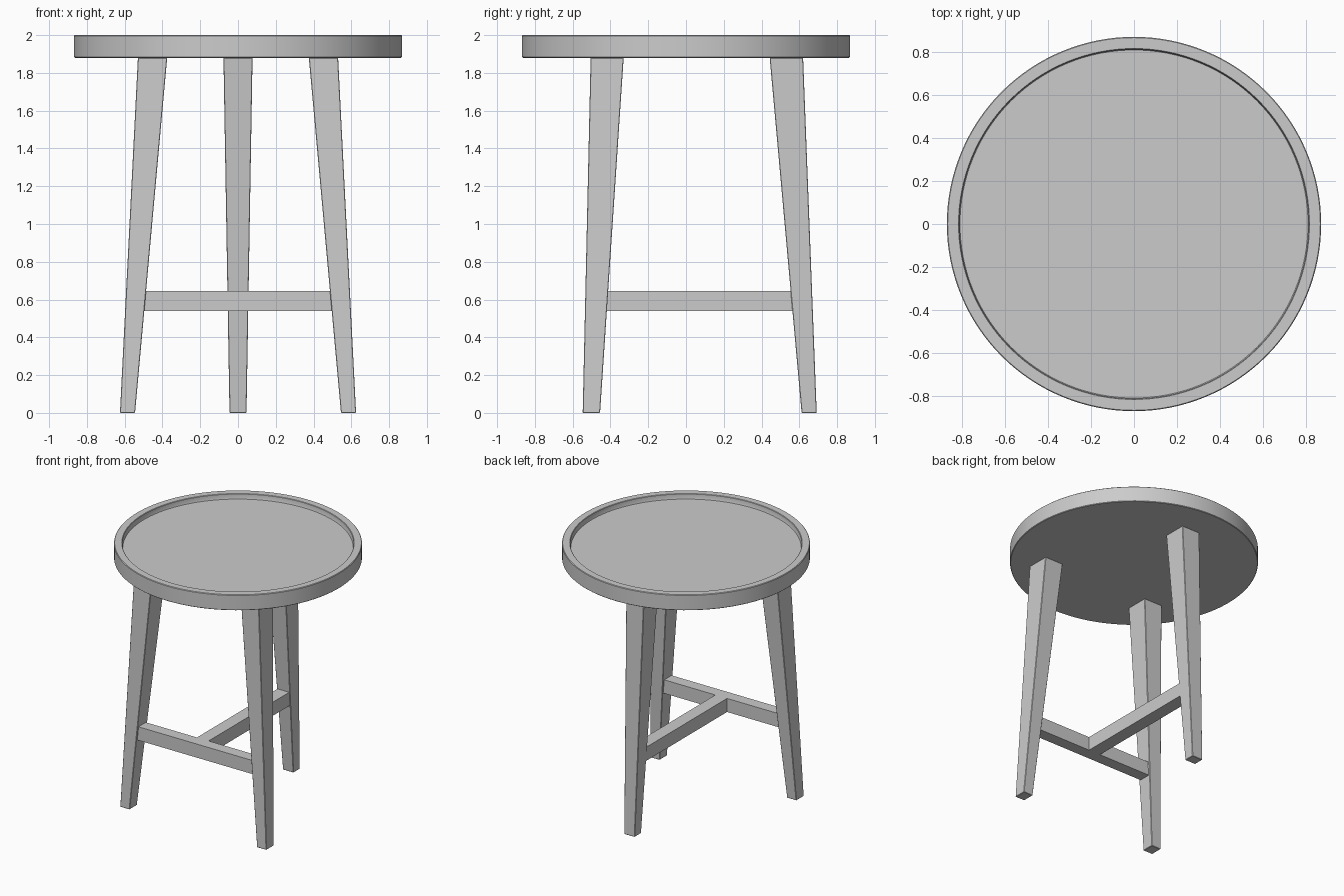
import bpy
import bmesh
import math

if "Cube" in bpy.data.objects:
    bpy.data.objects.remove(bpy.data.objects["Cube"])

wood = bpy.data.materials.new("plain grey")
wood.diffuse_color = (0.6, 0.6, 0.6, 1)
wood.use_nodes = True
wood.node_tree.nodes["Principled BSDF"].inputs["Base Color"].default_value = wood.diffuse_color


def add_object(name, bm):
    bmesh.ops.recalc_face_normals(bm, faces=bm.faces)
    mesh = bpy.data.meshes.new(name)
    bm.to_mesh(mesh)
    bm.free()
    mesh.materials.append(wood)
    ob = bpy.data.objects.new(name, mesh)
    bpy.context.collection.objects.link(ob)
    return ob


def tapered_box(name, low, high, z0, z1, bevel=0.003):
    """Box between two rectangles (x0, x1, y0, y1) at heights z0 and z1."""
    bm = bmesh.new()
    bmesh.ops.create_cube(bm, size=1)
    for v in bm.verts:
        x0, x1, y0, y1 = high if v.co.z > 0 else low
        v.co = (x1 if v.co.x > 0 else x0,
                y1 if v.co.y > 0 else y0,
                z1 if v.co.z > 0 else z0)
    ob = add_object(name, bm)
    if bevel:
        mod = ob.modifiers.new("soft edges", "BEVEL")
        mod.width = bevel
        mod.segments = 1
    return ob


def lathe(name, profile, steps=128):
    """Spin a profile of (radius, z) around the vertical axis."""
    bm = bmesh.new()
    verts = [bm.verts.new((r, 0, z)) for r, z in profile]
    edges = [bm.edges.new(pair) for pair in zip(verts, verts[1:])]
    bmesh.ops.spin(bm, geom=verts + edges, cent=(0, 0, 0), axis=(0, 0, 1),
                   angle=2 * math.pi, steps=steps)
    bmesh.ops.remove_doubles(bm, verts=bm.verts, dist=0.0005)
    ob = add_object(name, bm)
    bpy.context.view_layer.objects.active = ob
    ob.select_set(True)
    bpy.ops.object.shade_smooth_by_angle(angle=math.radians(35))
    ob.select_set(False)
    return ob


# Round seat with a raised rim and a sunken middle
lathe("seat", [(0, 1.88), (0.864, 1.88), (0.868, 1.884), (0.868, 1.996),
               (0.864, 2.0), (0.814, 2.0), (0.811, 1.997), (0.81, 1.968),
               (0.807, 1.96), (0, 1.96)])

# Two front legs, mirrored left and right
for side, label in ((-1, "left"), (1, "right")):
    low = sorted((side * 0.545, side * 0.625)) + [-0.547, -0.455]
    high = sorted((side * 0.375, side * 0.53)) + [-0.505, -0.33]
    tapered_box("front_leg_" + label, low, high, 0, 1.88)

# Single back leg
tapered_box("back_leg", (-0.045, 0.045, 0.612, 0.692),
            (-0.077, 0.077, 0.443, 0.62), 0, 1.88)

# Stretchers forming a T between the legs
bar = (-0.51, 0.51, -0.52, -0.43)
tapered_box("front_stretcher", bar, bar, 0.54, 0.645, 0)
bar = (-0.05, 0.05, -0.43, 0.585)
tapered_box("middle_stretcher", bar, bar, 0.54, 0.645, 0)
